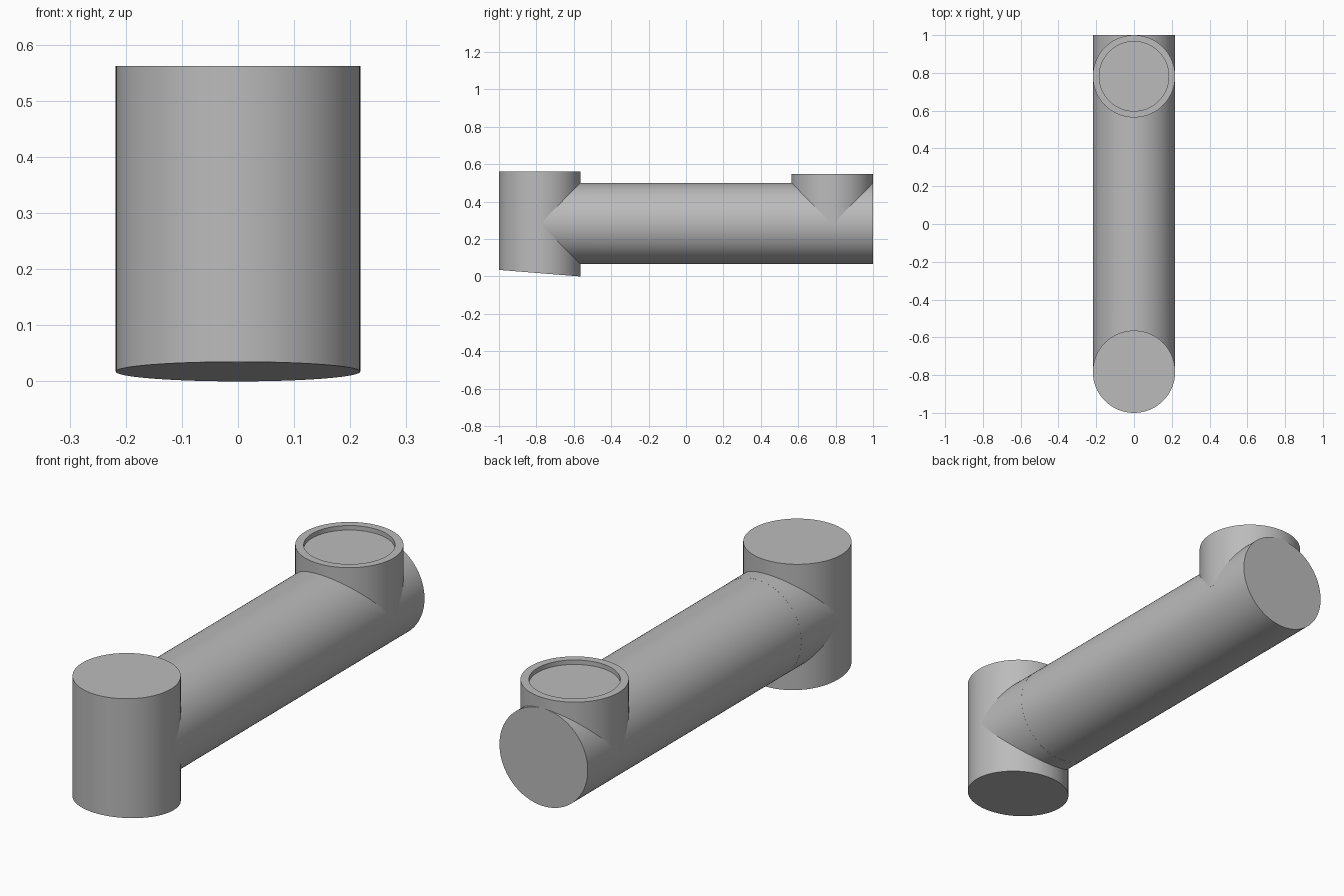
import bpy
import math

cube = bpy.data.objects.get("Cube")
if cube:
    bpy.data.objects.remove(cube, do_unlink=True)

RADIUS = 0.218
END_Y = 0.782
TUBE_Z = 0.283

grey = bpy.data.materials.new("plain grey")
grey.use_nodes = True
colour = (0.5, 0.5, 0.5, 1)
grey.diffuse_color = colour
grey.node_tree.nodes["Principled BSDF"].inputs["Base Color"].default_value = colour


def finish(obj, name):
    obj.name = name
    obj.data.materials.clear()
    obj.data.materials.append(grey)
    bpy.ops.object.shade_smooth_by_angle(angle=math.radians(35))
    return obj


def upright(name, y, bottom, top, radius=RADIUS):
    bpy.ops.mesh.primitive_cylinder_add(
        vertices=96, radius=radius, depth=top - bottom,
        location=(0, y, (top + bottom) / 2))
    bpy.ops.object.transform_apply()
    return finish(bpy.context.object, name)


def lying(name, start, end, radius):
    bpy.ops.mesh.primitive_cylinder_add(
        vertices=96, radius=radius, depth=end - start,
        location=(0, (start + end) / 2, TUBE_Z), rotation=(math.pi / 2, 0, 0))
    bpy.ops.object.transform_apply()
    return finish(bpy.context.object, name)


# Front post, with its underside sloping up towards the front
post = upright("front_post", -END_Y, 0, 0.562)
for v in post.data.vertices:
    if v.co.z < 0.1:
        v.co.z = 0.035 * (-END_Y + RADIUS - v.co.y) / (2 * RADIUS)

# Long horizontal arm and the short sleeve where it leaves the post
lying("arm_tube", -END_Y, 1, 0.217)
lying("arm_sleeve", -END_Y, -0.5, 0.2173)

# Rear socket: body with a shallow recess inset into its top
socket = upright("rear_socket", END_Y, TUBE_Z, 0.547)
bpy.ops.object.select_all(action='DESELECT')
socket.select_set(True)
bpy.context.view_layer.objects.active = socket
bpy.ops.object.mode_set(mode='EDIT')
bpy.ops.mesh.select_all(action='DESELECT')
bpy.ops.object.mode_set(mode='OBJECT')
for face in socket.data.polygons:
    face.select = face.normal.z > 0.9
bpy.ops.object.mode_set(mode='EDIT')
bpy.ops.mesh.select_mode(type='FACE')
bpy.ops.mesh.inset(thickness=0.034)
bpy.ops.mesh.extrude_region_move(TRANSFORM_OT_translate={"value": (0, 0, -0.02)})
bpy.ops.object.mode_set(mode='OBJECT')
bpy.ops.object.shade_smooth_by_angle(angle=math.radians(35))
